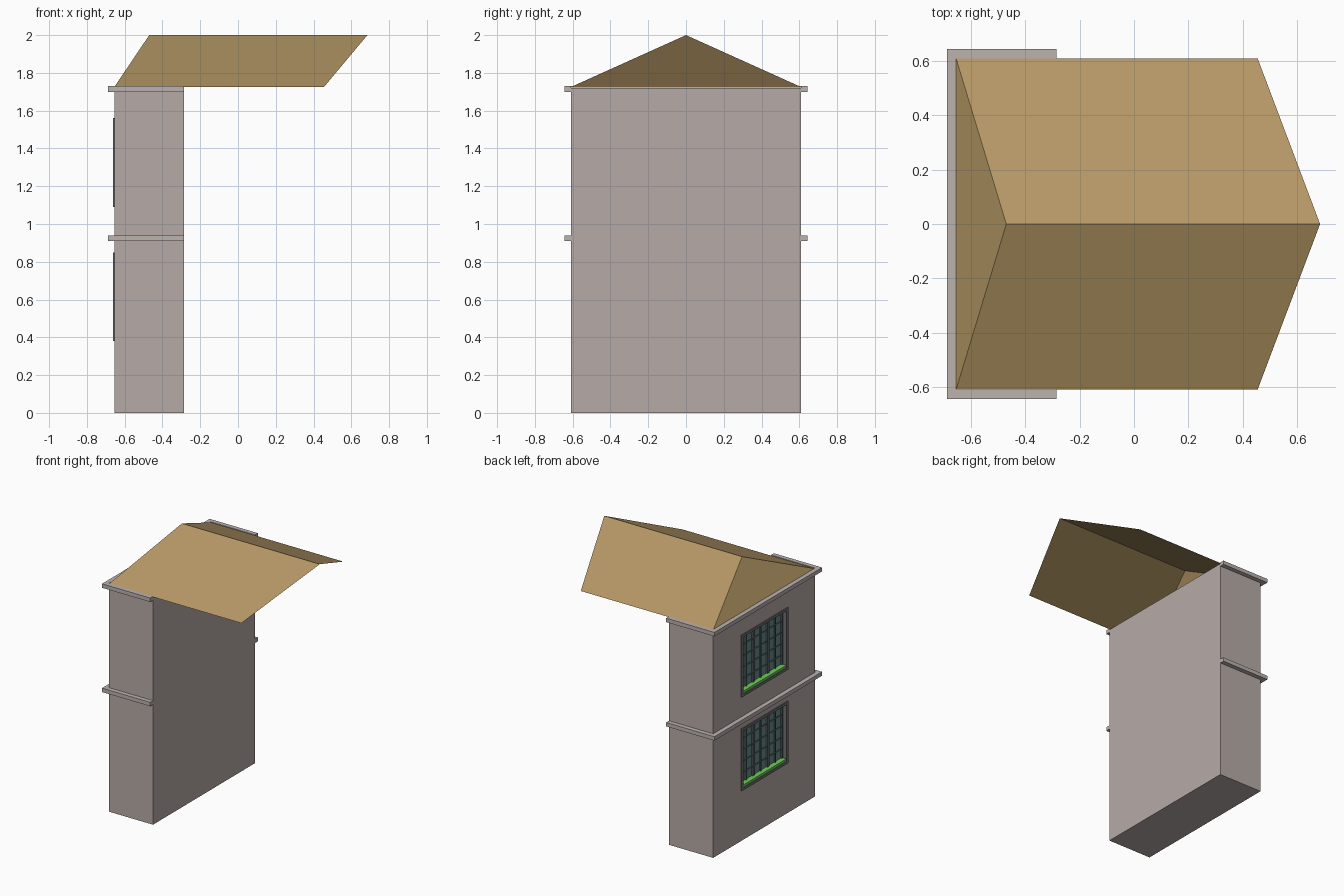
import bpy, bmesh

if "Cube" in bpy.data.objects:
    bpy.data.objects.remove(bpy.data.objects["Cube"])

X0, X1, Y = -0.655, -0.285, 0.61   # wall extents


def material(name, rgb):
    m = bpy.data.materials.new(name)
    m.diffuse_color = (*rgb, 1)
    m.use_nodes = True
    m.node_tree.nodes["Principled BSDF"].inputs["Base Color"].default_value = m.diffuse_color
    return m


WALL = material("wall_stone", (0.47, 0.41, 0.39))
TRIM = material("trim_stone", (0.50, 0.45, 0.43))
ROOF = material("roof_tan", (0.46, 0.31, 0.13))
FRAME = material("frame_grey", (0.16, 0.16, 0.16))
BAR = material("bar_grey", (0.10, 0.13, 0.13))
GLASS = material("glass_teal", (0.13, 0.27, 0.26))
SILL = material("sill_green", (0.16, 0.62, 0.10))


def new_object(name, bm, mat):
    me = bpy.data.meshes.new(name)
    bm.to_mesh(me)
    bm.free()
    ob = bpy.data.objects.new(name, me)
    bpy.context.collection.objects.link(ob)
    if mat:
        me.materials.append(mat)
    return ob


def add_box(bm, x, y, z):
    vs = bmesh.ops.create_cube(bm, size=1)["verts"]
    for v in vs:
        v.co = [(a + b) / 2 + c * (b - a) for (a, b), c in zip((x, y, z), v.co)]


def boxes(name, mat, *dims):
    bm = bmesh.new()
    for d in dims:
        add_box(bm, *d)
    return new_object(name, bm, mat)


# Wall block with two shallow window recesses
wall = boxes("wall_block", WALL, ((X0, X1), (-Y, Y), (0, 1.72)))
W, H, DEPTH, T = 0.28, 0.47, 0.045, 0.02
window_bases = {"lower": 0.38, "upper": 1.09}
cutter = boxes("window_cutter", None, *[
    ((X0 - 0.1, X0 + DEPTH), (-W + T / 2, W - T / 2), (z + T / 2, z + H - T / 2))
    for z in window_bases.values()])
mod = wall.modifiers.new("recesses", "BOOLEAN")
mod.operation = "DIFFERENCE"
mod.solver = "EXACT"
mod.object = cutter
bpy.context.view_layer.objects.active = wall
bpy.ops.object.modifier_apply(modifier=mod.name)
bpy.data.objects.remove(cutter)

# U-shaped stone bands wrapping three sides
for name, z0, z1 in (("middle_band", 0.91, 0.94), ("cornice", 1.70, 1.73)):
    o = 0.034
    outline = [(X1, -Y - o), (X1, -Y), (X0, -Y), (X0, Y), (X1, Y),
               (X1, Y + o), (X0 - o, Y + o), (X0 - o, -Y - o)]
    bm = bmesh.new()
    face = bm.faces.new([bm.verts.new((x, y, z0)) for x, y in outline])
    ext = bmesh.ops.extrude_face_region(bm, geom=[face])["geom"]
    for v in ext:
        if isinstance(v, bmesh.types.BMVert):
            v.co.z = z1
    bmesh.ops.recalc_face_normals(bm, faces=bm.faces)
    new_object(name, bm, TRIM)

# Windows: surround, glass, glazing bars and sill
for tag, z in window_bases.items():
    top, fx = z + H, (X0 - 0.007, X0 + DEPTH)
    boxes(tag + "_window_frame", FRAME,
          (fx, (-W, -W + T), (z, top)), (fx, (W - T, W), (z, top)),
          (fx, (-W + T, W - T), (z, z + T)), (fx, (-W + T, W - T), (top - T, top)))
    gx = X0 + 0.035
    boxes(tag + "_window_glass", GLASS,
          ((gx, X0 + DEPTH), (-W + T, W - T), (z + T, top - T)))
    bars = []
    inner = W - T
    for i in range(7):      # thick posts alternate with thin bars
        y, t = -inner + 2 * inner * i / 6, 0.012 if i % 2 == 0 else 0.005
        bars.append(((gx - 0.01, gx), (max(-inner, y - t), min(inner, y + t)),
                     (z + T, top - T)))
    for i in range(1, 5):
        c = z + T + (H - 2 * T) * i / 5
        bars.append(((gx - 0.005, gx), (-inner, inner), (c - 0.005, c + 0.005)))
    boxes(tag + "_window_bars", BAR, *bars)
    boxes(tag + "_window_sill", SILL,
          ((X0 - 0.003, gx), (-inner, inner), (z + T, z + T + 0.018)))

# Open roof sheet: two slopes and a hip on the window side
bm = bmesh.new()
r0, r1 = bm.verts.new((-0.47, 0, 2)), bm.verts.new((0.685, 0, 2))
f0, f1 = [bm.verts.new((x, -Y, 1.725)) for x in (X0, 0.455)]
b0, b1 = [bm.verts.new((x, Y, 1.725)) for x in (X0, 0.455)]
for loop in ((f0, f1, r1, r0), (b1, b0, r0, r1), (b0, f0, r0)):
    bm.faces.new(loop)
new_object("roof", bm, ROOF)
